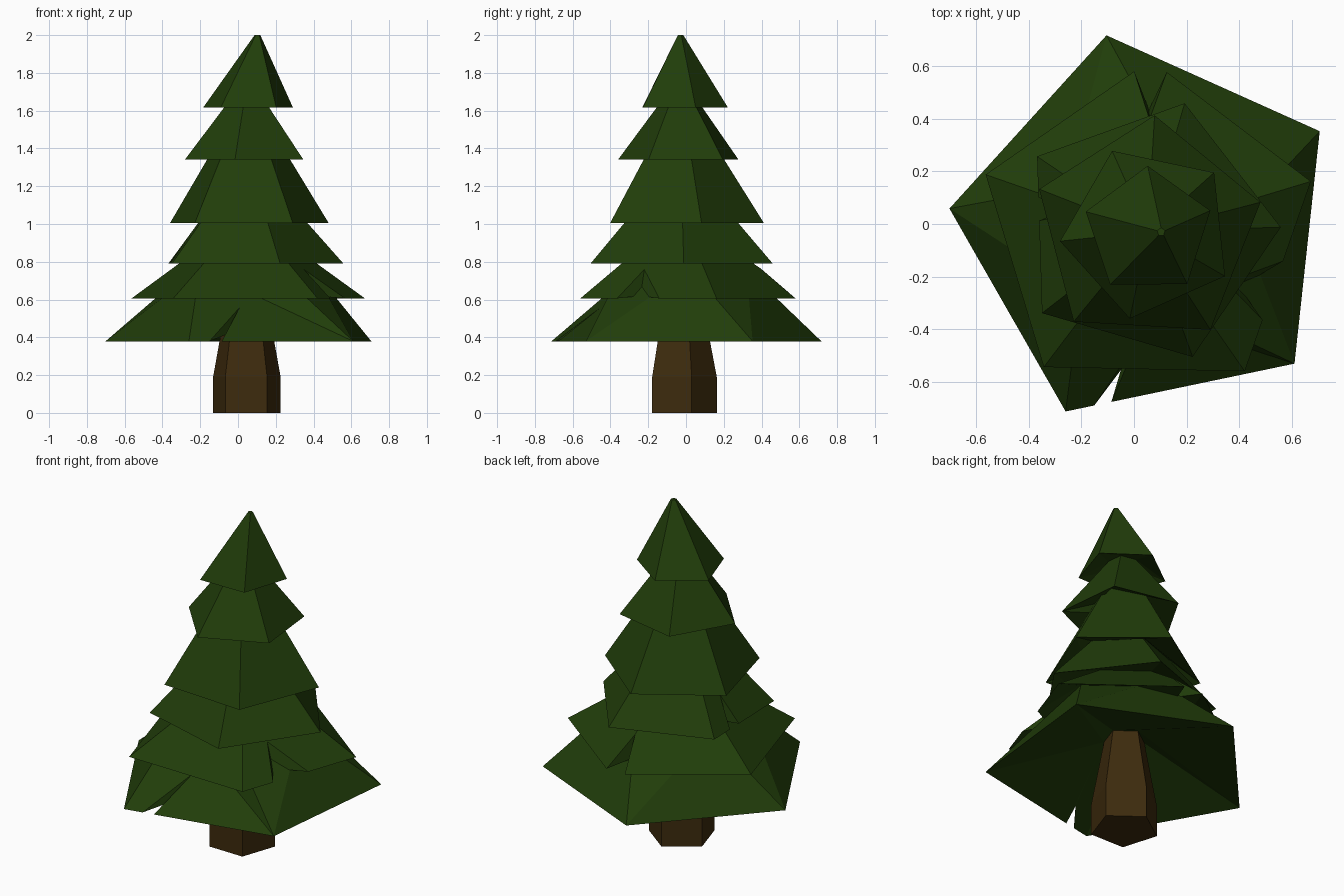
import bpy, math
from mathutils import Vector

if "Cube" in bpy.data.objects:
    bpy.data.objects.remove(bpy.data.objects["Cube"])


def material(name, color):
    m = bpy.data.materials.new(name)
    m.diffuse_color = (*color, 1)
    m.use_nodes = True
    m.node_tree.nodes["Principled BSDF"].inputs["Base Color"].default_value = m.diffuse_color
    return m


GREEN = material("pine_green", (0.015, 0.047, 0.003))
BROWN = material("bark_brown", (0.047, 0.024, 0.004))


def add_object(name, polys, mat):
    """Make a flat-shaded object from polygons, sharing equal corners."""
    verts, index, faces = [], {}, []
    for poly in polys:
        face = []
        for p in poly:
            key = tuple(round(c, 5) for c in p)
            if key not in index:
                index[key] = len(verts)
                verts.append(key)
            face.append(index[key])
        faces.append(face)
    me = bpy.data.meshes.new(name)
    me.from_pydata(verts, [], faces)
    me.materials.append(mat)
    ob = bpy.data.objects.new(name, me)
    bpy.context.collection.objects.link(ob)
    return ob


def ring(radius, z, angle, cx, cy):
    """Five-sided ring."""
    return [Vector((cx + radius * math.cos(math.radians(angle + 72 * k)),
                    cy + radius * math.sin(math.radians(angle + 72 * k)), z))
            for k in range(5)]


def underside(inner_a, inner_b, path, mid):
    """Triangles from a rim path up to an inner edge, facing down."""
    tris = [[inner_a, inner_b, path[mid]]]
    for s in range(len(path) - 1):
        tris.append([inner_a if s < mid else inner_b, path[s + 1], path[s]])
    return tris


def tier(name, below, low, top, notch=None, corner=None, twisted=False, cap=False):
    """Skirt between rim and top ring, closed underneath to the ring below.
    notch = (side, t0, t1, inner point, tip t, tip height),
    corner = (vertex, cut on side before, cut on side after, inner point, tip height)."""
    polys = [top] if cap else []
    for i in range(5):
        j = (i + 1) % 5
        a, b, ta, tb = low[i], low[j], top[i], top[j]
        path, mid = [a, b], 1
        if notch and notch[0] == i:
            _, t0, t1, inner, tt, h = notch
            p0, p1, n = a.lerp(b, t0), a.lerp(b, t1), Vector(inner)
            tip = a.lerp(b, tt).lerp(ta if twisted else ta.lerp(tb, tt), h)
            polys += [[a, p0, tip, ta], [p0, n, tip], [n, p1, tip]]
            polys += ([[p1, b, tip], [tip, b, ta], [b, tb, ta]] if twisted
                      else [[p1, b, tb, tip], [tip, tb, ta]])
            path, mid = [a, p0, n, p1, b], 2
        elif corner and corner[0] == j:
            tip, p0, n = b.lerp(tb, corner[4]), b.lerp(a, corner[1]), Vector(corner[3])
            polys.append([a, p0, tip, tb, ta])
            path, mid = [a, p0, n], 2
        elif corner and corner[0] == i:
            tip, n = a.lerp(ta, corner[4]), Vector(corner[3])
            p0, p1 = a.lerp(low[i - 1], corner[1]), a.lerp(b, corner[2])
            polys += [[p1, b, tb, ta, tip], [p0, n, tip], [n, p1, tip]]
            path, mid = [n, p1, b], 0
        elif twisted:
            polys += [[a, b, tb], [a, tb, ta]]
        else:
            polys.append([a, b, tb, ta])
        polys += underside(below[i], below[j], path, mid)
    add_object(name, polys, GREEN)


# Trunk: straight foot, then tapering up into the foliage
levels = [ring(r, z, 17, 0.046, -0.025) for r, z in ((0.188, 0), (0.188, 0.19), (0.116, 0.57))]
walls = [levels[0][::-1]]
for lo, hi in zip(levels, levels[1:]):
    walls += [[lo[i], lo[(i + 1) % 5], hi[(i + 1) % 5], hi[i]] for i in range(5)]
add_object("trunk", walls, BROWN)

# Foliage rims (radius, height, turn, centre) and the narrow rings between them
rims = [ring(*r) for r in ((0.756, 0.379, 29.8, 0.05, -0.023), (0.65, 0.606, 16.8, 0.05, -0.026),
                           (0.507, 0.791, 1.8, 0.051, -0.028), (0.443, 1.004, 14.6, 0.052, -0.029),
                           (0.337, 1.341, 42, 0.054, -0.03), (0.249, 1.618, 18.5, 0.054, -0.028))]
necks = [levels[2]] + [ring(*r) for r in ((0.35, 0.76, 7.8, 0.05, -0.024),
                                          (0.24, 0.89, 16.8, 0.05, -0.026),
                                          (0.233, 1.10, 1.8, 0.051, -0.028),
                                          (0.163, 1.45, 14.6, 0.052, -0.029),
                                          (0.08, 1.68, 42, 0.054, -0.03))]
necks.append(ring(0.016, 2.0, 18.5, 0.103, -0.03))

# Torn notches in the three lowest tiers
details = [
    dict(notch=(3, 0.125, 0.2, (-0.05, -0.555, 0.42), 0.53, 0.474), twisted=True),
    dict(notch=(4, 0.27, 0.58, (0.40, -0.24, 0.62), 0.33, 0.54),
         corner=(1, 0.1, 0.1, (0.057, 0.435, 0.63), 0.55)),
    dict(notch=(2, 0.26, 0.41, (-0.27, 0.05, 0.80), 0.33, 0.5)),
    {}, {}, dict(cap=True)]
for k in range(6):
    tier(f"foliage_tier_{k + 1}", necks[k], rims[k], necks[k + 1], **details[k])
